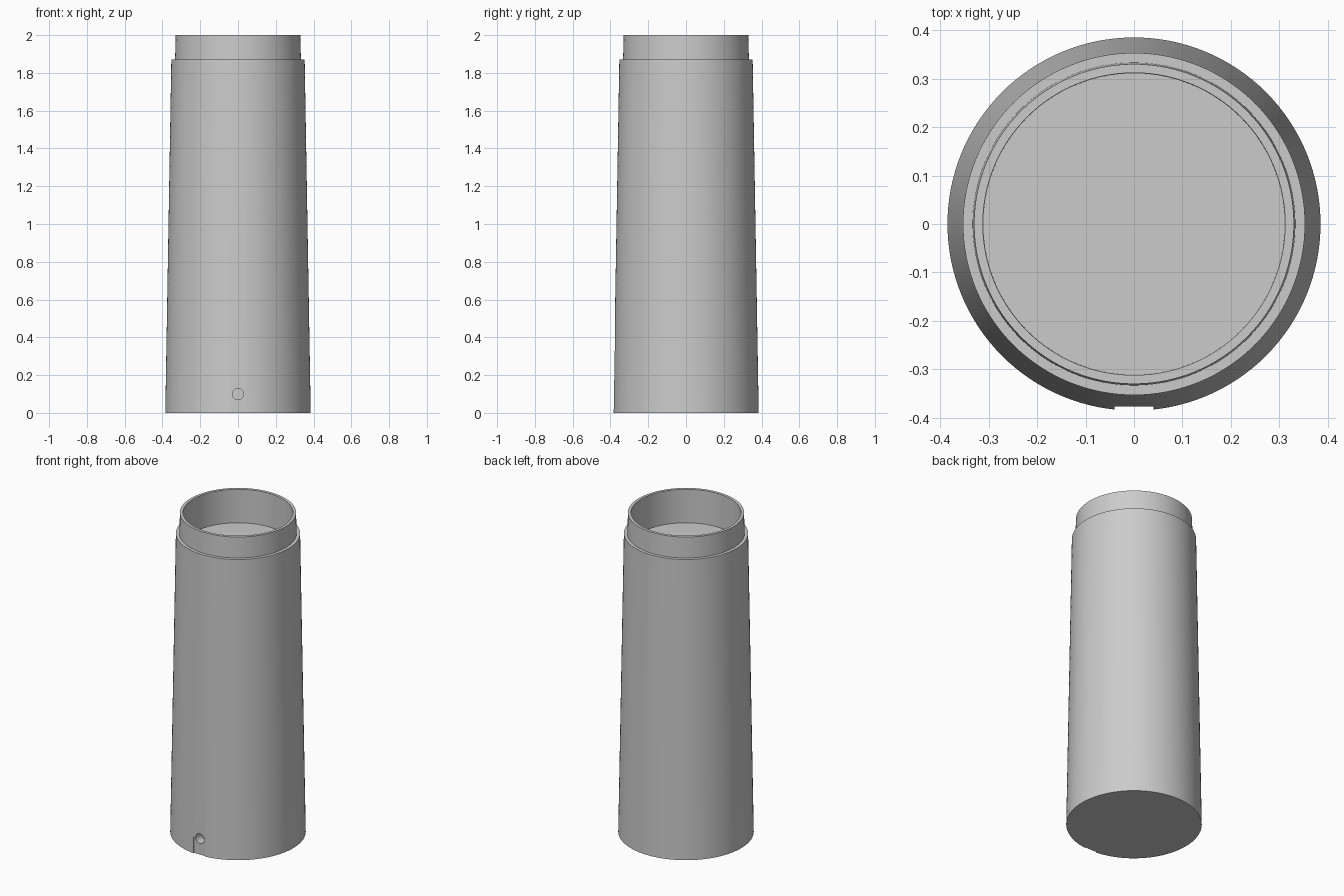
import bpy, bmesh, math
from mathutils import Matrix

cube = bpy.data.objects.get("Cube")
if cube:
    bpy.data.objects.remove(cube, do_unlink=True)

SIDES = 128

grey = bpy.data.materials.new("light grey")
grey.use_nodes = True
colour = (0.6, 0.6, 0.6, 1)
grey.diffuse_color = colour
grey.node_tree.nodes["Principled BSDF"].inputs["Base Color"].default_value = colour


def add_object(name, bm):
    bmesh.ops.recalc_face_normals(bm, faces=bm.faces)
    mesh = bpy.data.meshes.new(name)
    bm.to_mesh(mesh)
    bm.free()
    obj = bpy.data.objects.new(name, mesh)
    bpy.context.collection.objects.link(obj)
    obj.data.materials.append(grey)
    return obj


def lathe(name, profile):
    """Revolve (radius, z) points about z and cap both ends."""
    bm = bmesh.new()
    rings = []
    for r, z in profile:
        rings.append([bm.verts.new((r * math.cos(a), r * math.sin(a), z))
                      for a in (math.tau * i / SIDES for i in range(SIDES))])
    for low, high in zip(rings, rings[1:]):
        for i in range(SIDES):
            j = (i + 1) % SIDES
            bm.faces.new((low[i], low[j], high[j], high[i]))
    bm.faces.new(rings[0])
    bm.faces.new(rings[-1])
    return add_object(name, bm)


# Tapered body, stepped collar and recessed top
body = lathe("tapered_body", [
    (0.385, 0), (0.353, 1.87), (0.333, 1.87), (0.330, 2.0),
    (0.312, 2.0), (0.311, 1.79)])

# Shallow flat on the lower front
bm = bmesh.new()
bmesh.ops.create_cube(bm, size=1, matrix=Matrix.Translation((0, -0.427, 0.2))
                      @ Matrix.Diagonal((0.08, 0.1, 0.6, 1)))
flat_cutter = add_object("front_flat_cutter", bm)

# Round socket in the flat
bm = bmesh.new()
bmesh.ops.create_cone(bm, cap_ends=True, segments=32, radius1=0.03, radius2=0.03,
                      depth=0.12, matrix=Matrix.Translation((0, -0.38, 0.1))
                      @ Matrix.Rotation(math.pi / 2, 4, "X"))
socket_cutter = add_object("socket_cutter", bm)

# Apply the cuts and drop the cutters
bpy.context.view_layer.objects.active = body
for cutter in (flat_cutter, socket_cutter):
    cutter.hide_render = True
    mod = body.modifiers.new(cutter.name, "BOOLEAN")
    mod.operation = "DIFFERENCE"
    mod.solver = "EXACT"
    mod.object = cutter
    bpy.ops.object.modifier_apply(modifier=mod.name)
    bpy.data.objects.remove(cutter, do_unlink=True)

# Smooth walls with crisp rims
bpy.ops.object.select_all(action="DESELECT")
body.select_set(True)
bpy.ops.object.shade_smooth_by_angle(angle=math.radians(30))
